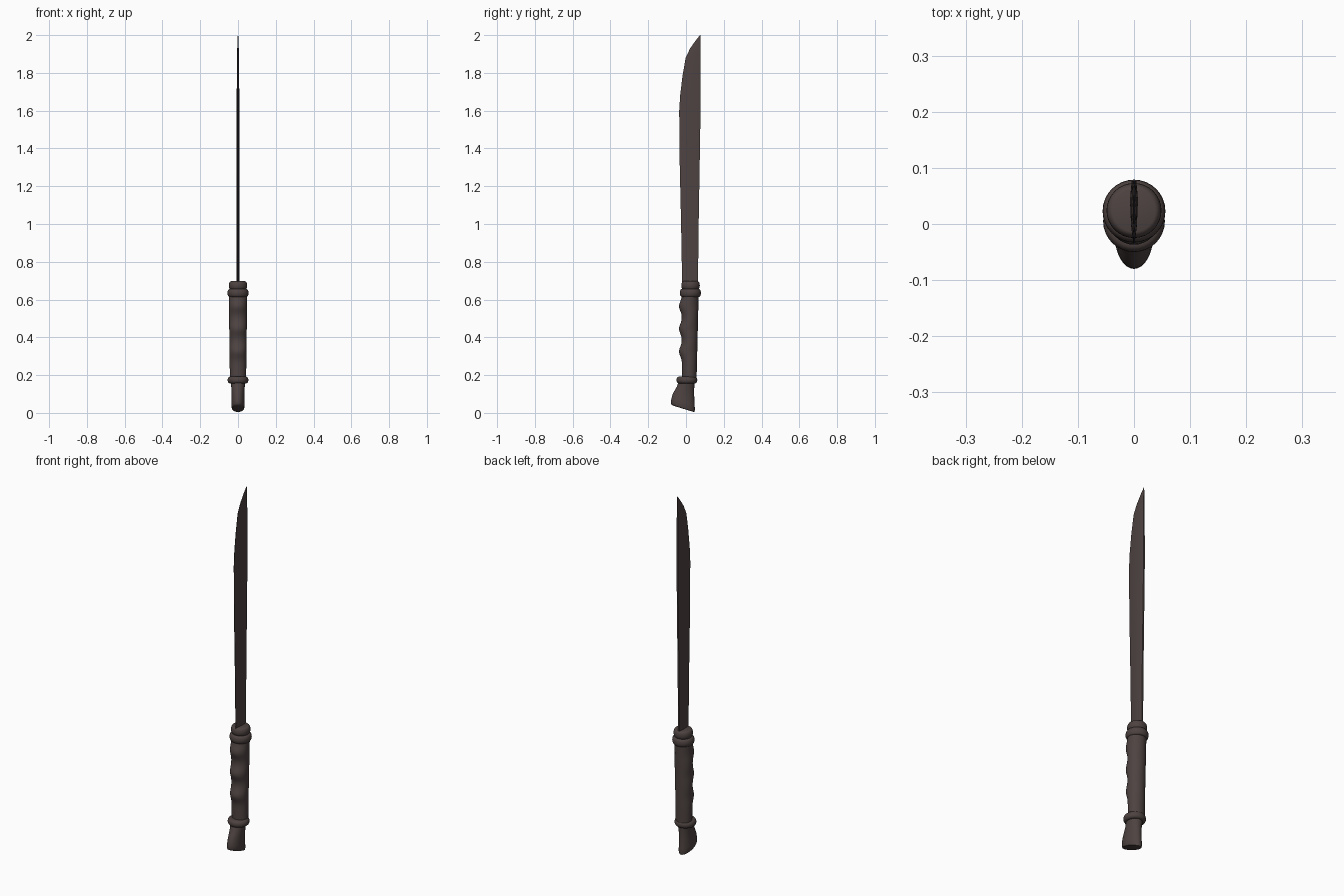
import bpy, bmesh, math

cube = bpy.data.objects.get("Cube")
if cube:
    bpy.data.objects.remove(cube)

dark = bpy.data.materials.new("dark brown")
dark.use_nodes = True
colour = (0.075, 0.056, 0.053, 1)
dark.diffuse_color = colour
dark.node_tree.nodes["Principled BSDF"].inputs["Base Color"].default_value = colour


def loft(name, rings, angle=35):
    """Skin a list of equal-length point rings and cap both ends."""
    bm = bmesh.new()
    loops = [[bm.verts.new(p) for p in ring] for ring in rings]
    n = len(loops[0])
    for a, b in zip(loops, loops[1:]):
        for i in range(n):
            j = (i + 1) % n
            bm.faces.new((a[i], a[j], b[j], b[i]))
    bm.faces.new(loops[0][::-1])
    bm.faces.new(loops[-1])
    bmesh.ops.recalc_face_normals(bm, faces=bm.faces)
    mesh = bpy.data.meshes.new(name)
    bm.to_mesh(mesh)
    bm.free()
    mesh.materials.append(dark)
    obj = bpy.data.objects.new(name, mesh)
    bpy.context.collection.objects.link(obj)
    bpy.ops.object.select_all(action="DESELECT")
    obj.select_set(True)
    bpy.context.view_layer.objects.active = obj
    bpy.ops.object.shade_smooth_by_angle(angle=math.radians(angle))
    return obj


def oval(z, front, back, half, tilt=0, n=32):
    """Oval section from front to back; tilt lifts the front side."""
    mid, ry = (front + back) / 2, (back - front) / 2
    turn = [math.tau * i / n for i in range(n)]
    return [(half * math.cos(t), mid + ry * math.sin(t), z - tilt * math.sin(t)) for t in turn]


def collar(name, z, y, radius, height, inner):
    """Rounded ring with a flat top and bottom."""
    rings = []
    for k in range(9):
        t = math.pi * (k / 8 - 0.5)
        r = inner + (radius - inner) * math.cos(t)
        rings.append(oval(z + height / 2 * math.sin(t), y - r, y + r, r))
    return loft(name, rings, 50)


# Blade: (height, cutting edge, spine, half thickness)
blade = [(0.66, -0.02, 0.063, 0.007), (1.0, -0.026, 0.067, 0.007),
         (1.35, -0.034, 0.073, 0.007), (1.6, -0.036, 0.077, 0.007),
         (1.68, -0.031, 0.077, 0.007), (1.78, -0.019, 0.076, 0.006),
         (1.88, -0.002, 0.076, 0.006), (1.93, 0.022, 0.076, 0.004),
         (1.97, 0.05, 0.076, 0.003), (2.0, 0.074, 0.076, 0.001)]


def blade_section(z, edge, spine, t):
    w = spine - edge
    side = [(0.15 * t, edge), (0.75 * t, edge + 0.3 * w), (t, edge + 0.7 * w), (0.6 * t, spine)]
    return [(x, y, z) for x, y in side] + [(-x, y, z) for x, y in side[::-1]]


loft("blade", [blade_section(*s) for s in blade])

# Grip: straight back, three finger swells along the front
grip = []
for k in range(49):
    f = k / 48
    z = 0.18 + 0.45 * f
    swell = sum(math.exp(-((z - c) / 0.034) ** 2) for c in (0.325, 0.445, 0.565))
    front = -0.021 - 0.016 * swell
    grip.append(oval(z, front, 0.056 + 0.011 * f, 0.042 + 0.006 * f ** 0.6))
loft("grip", grip, 60)

# Collars at both ends of the grip
collar("guard_lower_ring", 0.635, 0.023, 0.056, 0.042, 0.045)
collar("guard_upper_ring", 0.675, 0.024, 0.049, 0.044, 0.038)
collar("pommel_ring", 0.174, 0.005, 0.055, 0.036, 0.042)

# Hooked pommel with a sloping base: (height, front, back, half width, tilt)
pommel = [(0.022, -0.070, 0.040, 0.026, 0.017), (0.024, -0.077, 0.045, 0.032, 0.019),
          (0.034, -0.080, 0.047, 0.035, 0.019), (0.055, -0.078, 0.046, 0.035, 0.016),
          (0.085, -0.072, 0.044, 0.034, 0.010), (0.115, -0.060, 0.043, 0.034, 0.004),
          (0.14, -0.048, 0.044, 0.036, 0), (0.175, -0.035, 0.047, 0.04, 0)]
loft("pommel", [oval(*s) for s in pommel], 50)
